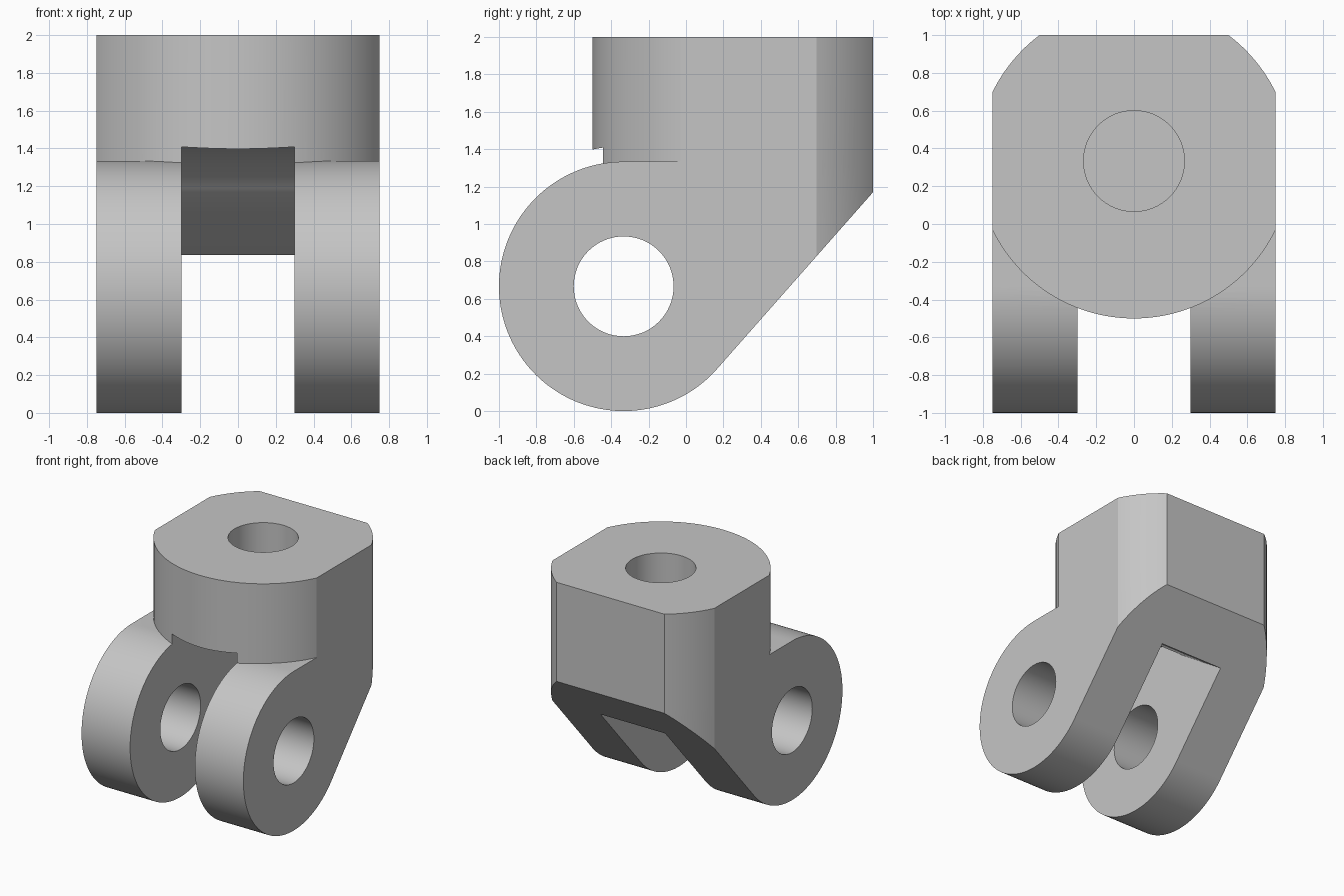
import bpy, bmesh, math

PIN_Y, PIN_Z = -1 / 3, 2 / 3      # axis of the cross pin
LUG_R, SLOT_R, HOLE_R = 2 / 3, 0.75, 0.267
HEAD_Y, HEAD_R = 1 / 3, 5 / 6     # round head
HALF_W, SLOT_W = 0.75, 0.3

cube = bpy.data.objects.get("Cube")
if cube:
    bpy.data.objects.remove(cube, do_unlink=True)

grey = bpy.data.materials.new("plain grey")
grey.use_nodes = True
grey.diffuse_color = (0.56, 0.56, 0.56, 1)
grey.node_tree.nodes["Principled BSDF"].inputs["Base Color"].default_value = (0.56, 0.56, 0.56, 1)


def arc(cx, cy, r, start, end, n):
    """Points along an arc, angles in degrees."""
    angles = [math.radians(start + (end - start) * i / n) for i in range(n + 1)]
    return [(cx + r * math.cos(a), cy + r * math.sin(a)) for a in angles]


def prism(name, points, lo, hi, axis):
    """Extrude a yz profile along x, or an xy profile along z."""
    place = (lambda p, h: (h, p[0], p[1])) if axis == "X" else (lambda p, h: (p[0], p[1], h))
    bm = bmesh.new()
    low = [bm.verts.new(place(p, lo)) for p in points]
    high = [bm.verts.new(place(p, hi)) for p in points]
    bm.faces.new(low)
    bm.faces.new(high)
    n = len(points)
    for i in range(n):
        j = (i + 1) % n
        bm.faces.new((low[i], low[j], high[j], high[i]))
    bmesh.ops.recalc_face_normals(bm, faces=bm.faces)
    mesh = bpy.data.meshes.new(name)
    bm.to_mesh(mesh)
    bm.free()
    mesh.materials.append(grey)
    obj = bpy.data.objects.new(name, mesh)
    bpy.context.collection.objects.link(obj)
    return obj


def combine(target, other, operation):
    """Apply a boolean and discard the helper."""
    mod = target.modifiers.new(operation, "BOOLEAN")
    mod.object, mod.operation, mod.solver = other, operation, "EXACT"
    bpy.context.view_layer.objects.active = target
    bpy.ops.object.modifier_apply(modifier=mod.name)
    bpy.data.objects.remove(other, do_unlink=True)


# Angles where the round head meets its side flats and back flat
side = math.degrees(math.acos(HALF_W / HEAD_R))
back = math.degrees(math.asin((1 - HEAD_Y) / HEAD_R))
right_back = arc(0, HEAD_Y, HEAD_R, side, back, 12)
left_back = arc(0, HEAD_Y, HEAD_R, 180 - back, 180 - side, 12)
front = arc(0, HEAD_Y, HEAD_R, 180 + side, 360 - side, 64)

# Lower body: rounded lug running tangentially up to the back face
lug = arc(PIN_Y, PIN_Z, LUG_R, -41.4, -270, 96)
body = prism("clevis_bracket", lug + [(1, PIN_Z + LUG_R), (1, 1.17)], -HALF_W, HALF_W, "X")
plan = prism("plan_limit", right_back + left_back + [(-HALF_W, -1.2), (HALF_W, -1.2)], -0.2, 1.6, "Z")
combine(body, plan, "INTERSECT")

# Round head with flats
head = prism("head", right_back + left_back + front, 1.2, 2, "Z")
combine(body, head, "UNION")

# Slot between the lugs
slot = arc(PIN_Y, PIN_Z, SLOT_R, 180, 42.1, 64) + [(1.2, 0.49), (1.2, -0.5), (PIN_Y - SLOT_R, -0.5)]
combine(body, prism("slot_cutter", slot, -SLOT_W, SLOT_W, "X"), "DIFFERENCE")

# Pin hole through the lugs and blind hole in the head
pin = arc(PIN_Y, PIN_Z, HOLE_R, 0, 360, 64)[:-1]
combine(body, prism("pin_cutter", pin, -1, 1, "X"), "DIFFERENCE")
bore = arc(0, HEAD_Y, HOLE_R, 0, 360, 64)[:-1]
combine(body, prism("bore_cutter", bore, 1.5, 2.2, "Z"), "DIFFERENCE")

# Smooth the curved faces, keep edges sharp
bpy.ops.object.select_all(action="DESELECT")
body.select_set(True)
bpy.context.view_layer.objects.active = body
bpy.ops.object.shade_smooth_by_angle(angle=math.radians(20))
